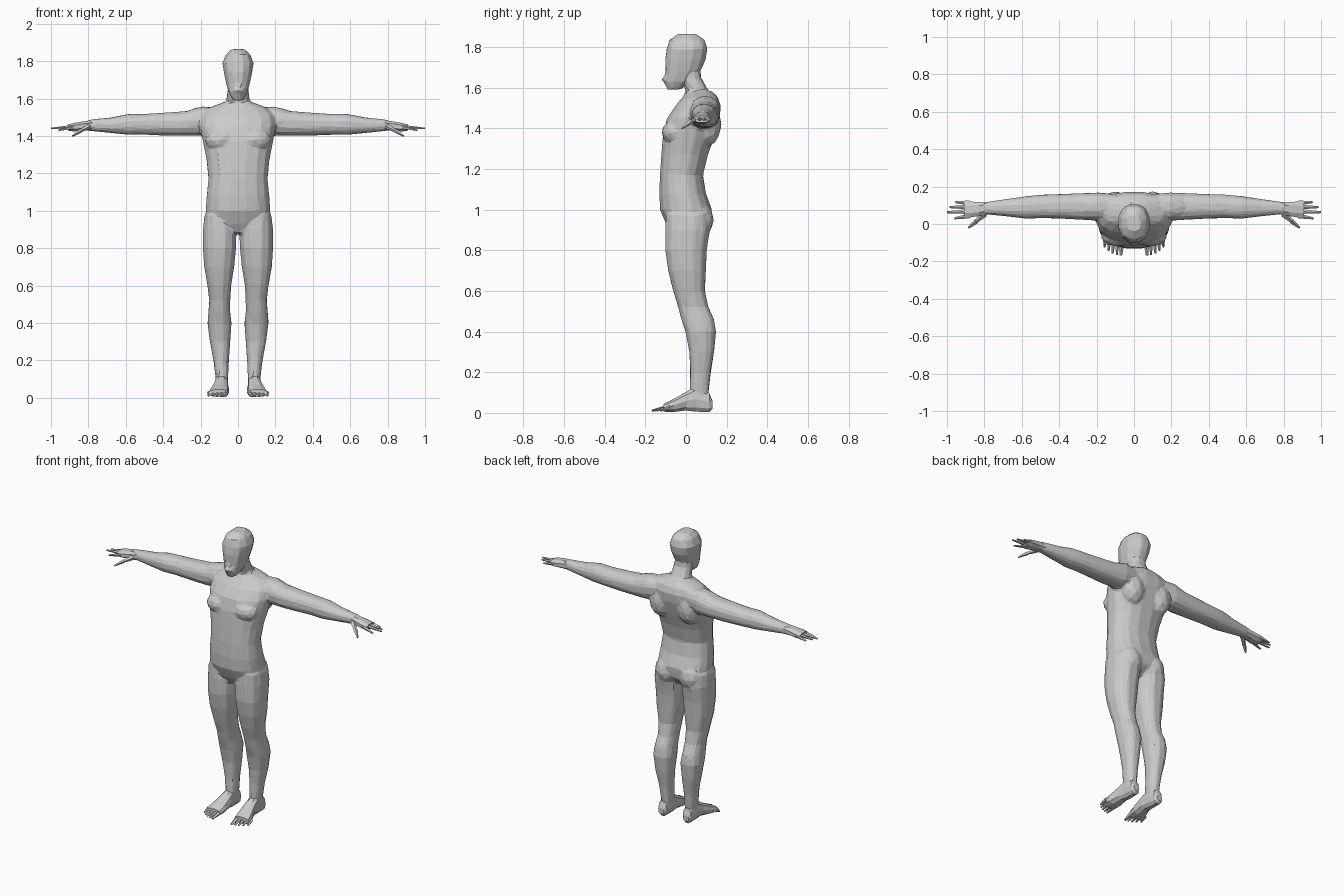
import bpy
import bmesh
from math import cos, sin, tau
from mathutils import Matrix, Vector

CM = 0.01  # all tables below are in hundredths of a unit

default_cube = bpy.data.objects.get("Cube")
if default_cube:
    bpy.data.objects.remove(default_cube)

clay = bpy.data.materials.new("clay grey")
clay.use_nodes = True
clay.diffuse_color = (0.6, 0.6, 0.6, 1)
clay.node_tree.nodes["Principled BSDF"].inputs["Base Color"].default_value = clay.diffuse_color


def power(value, exponent):
    return abs(value) ** exponent * (1 if value > 0 else -1)


def loft(bm, axis, rings, side=1, count=12, squareness=0.85):
    """Closed tube through rings of (position, low a, high a, low b, high b)."""
    loops = []
    for pos, a0, a1, b0, b1 in rings:
        loop = []
        for i in range(count):
            angle = tau * (i + 0.5) / count
            p = Vector()
            p[axis] = pos
            p[(axis + 1) % 3] = (a0 + a1) / 2 + (a1 - a0) / 2 * power(cos(angle), squareness)
            p[(axis + 2) % 3] = (b0 + b1) / 2 + (b1 - b0) / 2 * power(sin(angle), squareness)
            p.x *= side
            loop.append(bm.verts.new(p * CM))
        loops.append(loop)
    for low, high in zip(loops, loops[1:]):
        for i in range(count):
            j = (i + 1) % count
            bm.faces.new((low[i], low[j], high[j], high[i]))
    bm.faces.new(loops[0])
    bm.faces.new(loops[-1])


def upright(rings):
    """Rings of (height, half width, front, back), centred on x."""
    return [(z, -w, w, front, back) for z, w, front, back in rings]


def muscle(bm, centre, radii, side=1):
    c = Vector(centre)
    c.x *= side
    matrix = Matrix.Translation(c * CM) @ Matrix.Diagonal((*(Vector(radii) * CM), 1))
    bmesh.ops.create_icosphere(bm, subdivisions=2, radius=1, matrix=matrix)


def digit(bm, base, tip, radius, side, flat=0.8):
    """Tapered finger or toe between two points."""
    a, b = Vector(base), Vector(tip)
    a.x *= side
    b.x *= side
    run = b - a
    turn = run.to_track_quat("Z", "Y").to_matrix().to_4x4()
    matrix = Matrix.Translation((a + b) / 2 * CM) @ turn @ Matrix.Diagonal((1, flat, 1, 1))
    bmesh.ops.create_cone(bm, cap_ends=True, segments=5, radius1=radius * CM,
                          radius2=radius * CM * 0.4, depth=run.length * CM, matrix=matrix)


def finish(bm, name, ratio=None):
    bmesh.ops.recalc_face_normals(bm, faces=bm.faces)
    mesh = bpy.data.meshes.new(name)
    bm.to_mesh(mesh)
    bm.free()
    mesh.materials.append(clay)
    obj = bpy.data.objects.new(name, mesh)
    bpy.context.collection.objects.link(obj)
    if ratio:  # fuse the masses, soften them, then reduce to large facets
        fuse = obj.modifiers.new("fuse", "REMESH")
        fuse.mode = "VOXEL"
        fuse.voxel_size = CM
        soften = obj.modifiers.new("soften", "SMOOTH")
        soften.iterations = 4
        facets = obj.modifiers.new("facets", "DECIMATE")
        facets.ratio = ratio
    return obj


# Profiles
TORSO = upright([
    (88, 6, -7, 6), (93, 16, -10, 12), (100, 17.5, -13, 13), (108, 17, -13.3, 10),
    (117, 16, -13, 8.5), (127, 17, -12.3, 11), (137, 19, -11.5, 14.5), (145, 20.5, -9.5, 16.8),
    (151, 20, -5.5, 17.3), (155, 16, -2, 16), (158, 8, 0, 13.5)])
NECK = upright([(152, 9, -1, 14), (158, 6.5, 0, 11.5), (165, 5.7, -3, 7.5), (172, 5.5, -5, 7)])
HEAD = upright([
    (159, 2.8, -9.5, -3), (163, 5, -10.8, 3.5), (168, 6.5, -10.3, 7.3), (174, 7.8, -10.5, 10),
    (179, 8.6, -9.8, 10.8), (183.5, 6.8, -8.5, 9.5), (186.5, 3.5, -4, 5)])
ARM = [
    (10, 3, 16, 144, 155), (19, 2, 17, 140, 156), (27, 2, 16.7, 140, 153.5),
    (38, 2.7, 16.2, 140, 152.7), (49, 3, 15.8, 140.5, 152), (58, 2.7, 15, 140.5, 152),
    (68, 4, 13.5, 141.5, 150), (78, 5, 12, 142.5, 149), (81, 5.2, 11.8, 142.7, 148.5)]
LEG = [
    (6, 5.5, 12, 1, 11.5), (10, 5.2, 12, 1.7, 11.3), (20, 4.8, 13.2, 2, 12.3),
    (30, 4, 15.2, 1.5, 14), (40, 3.3, 16.5, -0.5, 15), (46, 4, 16, -2.5, 14),
    (52, 4, 15.5, -4, 11.2), (60, 3.5, 16.5, -6.5, 9.5), (70, 1.8, 18.3, -9, 10),
    (80, 0.8, 19, -10.5, 10.5), (90, 0.5, 19, -10.5, 12), (98, 4, 18, -10, 11)]
FOOT = [
    (13, 2, 6, 7, 11), (11.5, 0.3, 10, 5.8, 12), (5, 0.3, 13.5, 5.3, 12.3),
    (0, 1, 10.5, 5, 13), (-6, 0.3, 7, 4.7, 14.8), (-11, 0.5, 4.5, 5, 16)]
HAND = [
    (77, 5.3, 11.8, 142.8, 148.7), (83, 4, 12, 142.6, 148), (88, 3.2, 12.3, 142.3, 147),
    (91, 3.5, 12, 142.8, 146.3)]

# Body: torso, neck, limbs and muscle masses fused into one skin
body = bmesh.new()
loft(body, 2, TORSO, count=16)
loft(body, 2, NECK)
for side in (1, -1):
    loft(body, 0, ARM, side)
    loft(body, 2, LEG, side)
    muscle(body, (9, -6, 138), (9, 6, 6), side)      # chest
    muscle(body, (10, 10.5, 142), (8, 7, 11), side)  # shoulder blade
    muscle(body, (22, 9.3, 148), (8, 7.6, 7.3), side)  # shoulder
    muscle(body, (8.5, 6, 95), (8, 7.8, 9), side)    # buttock
finish(body, "body", 0.045)

# Head with a slight mouth bulge
head = bmesh.new()
loft(head, 2, HEAD)
muscle(head, (0, -9, 164), (3, 3, 2.2))
finish(head, "head", 0.05)

# Hands and feet
for side, label in ((1, "left"), (-1, "right")):
    hand = bmesh.new()
    loft(hand, 0, HAND, side, count=8)
    for y, tip_x, tip_y, tip_z in ((4.3, 96, 3, 143), (6.7, 100, 6.3, 144),
                                   (9.1, 98.5, 9, 144), (11.2, 95.5, 11.7, 143.5)):
        digit(hand, (88, y, 144.8), (tip_x, tip_y, tip_z), 1.4, side)
    digit(hand, (80, 5.5, 145), (85, 0.8, 142.3), 2, side)
    digit(hand, (84.2, 1.6, 142.8), (88.5, -2, 140), 1.4, side)
    finish(hand, label + "_hand")

    foot = bmesh.new()
    loft(foot, 1, FOOT, side, count=10)
    for i in range(5):
        x = 6.5 + i * 2.2
        thick = 1.8 if i == 0 else 1.3
        digit(foot, (x, -8, 2.8), (x + 0.5, -16.8 + i * i * 0.28, 1), thick, side)
    finish(foot, label + "_foot")
